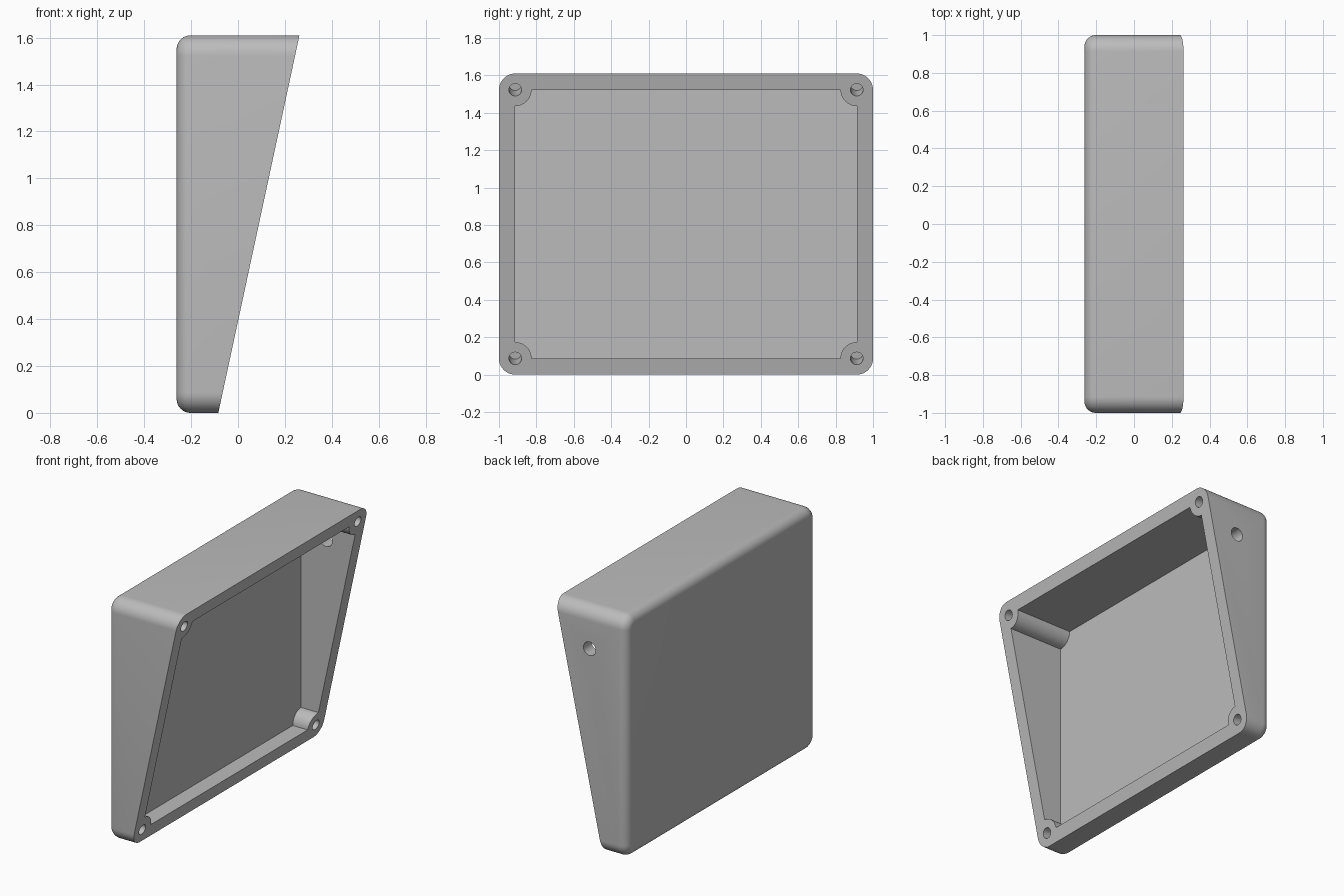
import bpy, bmesh, math
from mathutils import Vector, Matrix

if "Cube" in bpy.data.objects:
    bpy.data.objects.remove(bpy.data.objects["Cube"], do_unlink=True)

HEIGHT, BACK, FRONT_TOP, FRONT_LOW = 1.61, -0.262, 0.262, -0.084
WALL = 0.087
MID = HEIGHT / 2
HALF_Y, HALF_Z = 1 - WALL, MID - WALL      # cavity half sizes
slope = Vector((FRONT_TOP - FRONT_LOW, 0, HEIGHT)).normalized()
normal = Vector((slope.z, 0, -slope.x))    # outward from the sloping rim

grey = bpy.data.materials.new("light grey plastic")
grey.use_nodes = True
colour = (0.5, 0.5, 0.5, 1)
grey.diffuse_color = colour
grey.node_tree.nodes["Principled BSDF"].inputs["Base Color"].default_value = colour


def finish(bm, name):
    bmesh.ops.recalc_face_normals(bm, faces=bm.faces)
    mesh = bpy.data.meshes.new(name)
    bm.to_mesh(mesh)
    bm.free()
    mesh.materials.append(grey)
    ob = bpy.data.objects.new(name, mesh)
    bpy.context.collection.objects.link(ob)
    return ob


def extrude_profile(points, x0, x1):
    bm = bmesh.new()
    face = bm.faces.new([bm.verts.new((x0, y, z)) for y, z in points])
    new = bmesh.ops.extrude_face_region(bm, geom=[face])["geom"]
    bmesh.ops.translate(bm, vec=(x1 - x0, 0, 0),
                        verts=[v for v in new if isinstance(v, bmesh.types.BMVert)])
    return bm


def corner_arcs(half_y, half_z, radius, convex, steps=10):
    # Outline with rounded corners, or with quarter circles bitten out of them
    points = []
    for i, (sy, sz) in enumerate(((1, 1), (-1, 1), (-1, -1), (1, -1))):
        for k in range(steps + 1):
            t = math.pi / 2 * (i + k / steps)
            if convex:
                y, z = sy * (half_y - radius), sz * (half_z - radius)
            else:
                t = math.pi / 2 * (i + 1 - k / steps) + math.pi
                y, z = sy * half_y, sz * half_z
            points.append((y + radius * math.cos(t), MID + z + radius * math.sin(t)))
    return points


def cylinder(name, centre, axis, radius, length):
    bm = bmesh.new()
    turn = axis.to_track_quat('Z', 'Y').to_matrix().to_4x4()
    bmesh.ops.create_cone(bm, cap_ends=True, segments=32, radius1=radius, radius2=radius,
                          depth=length, matrix=Matrix.Translation(centre) @ turn)
    return finish(bm, name)


# Outer shell: rounded block, filleted back edge, sloping open front
bm = extrude_profile(corner_arcs(1, MID, WALL, True), BACK, 0.5)
bm.edges.ensure_lookup_table()
back_edges = [e for e in bm.edges if all(v.co.x < BACK + 0.001 for v in e.verts)]
bmesh.ops.bevel(bm, geom=back_edges, offset=0.06, segments=8, profile=0.5,
                affect='EDGES', clamp_overlap=False)
cut = bmesh.ops.bisect_plane(bm, geom=bm.verts[:] + bm.edges[:] + bm.faces[:],
                             plane_co=(FRONT_LOW, 0, 0), plane_no=normal, clear_outer=True)
bmesh.ops.contextual_create(
    bm, geom=[e for e in cut["geom_cut"] if isinstance(e, bmesh.types.BMEdge)])
enclosure = finish(bm, "sloped_enclosure")

# Cavity with the four screw posts left standing in its corners
cutters = [finish(extrude_profile(corner_arcs(HALF_Y, HALF_Z, WALL, False),
                                  BACK + WALL, 0.6), "cavity_cutter")]

# Blind screw holes, square to the sloping rim
for sy in (-1, 1):
    for sz in (-1, 1):
        z = MID + sz * HALF_Z
        mouth = Vector((FRONT_LOW + z * slope.x / slope.z, sy * HALF_Y, z))
        cutters.append(cylinder("screw_hole_cutter", mouth, normal, 0.034, 0.28))

# Cable hole through one side wall
cutters.append(cylinder("cable_hole_cutter", Vector((0.01, 1, 1.34)),
                        Vector((0, 1, 0)), 0.045, 0.4))

bpy.ops.object.select_all(action='DESELECT')
enclosure.select_set(True)
bpy.context.view_layer.objects.active = enclosure
for cutter in cutters:
    cutter.hide_render = True
    mod = enclosure.modifiers.new("cut", 'BOOLEAN')
    mod.operation, mod.solver, mod.object = 'DIFFERENCE', 'EXACT', cutter
    bpy.ops.object.modifier_apply(modifier=mod.name)
    bpy.data.objects.remove(cutter, do_unlink=True)

bpy.ops.object.shade_smooth_by_angle(angle=math.radians(30))
